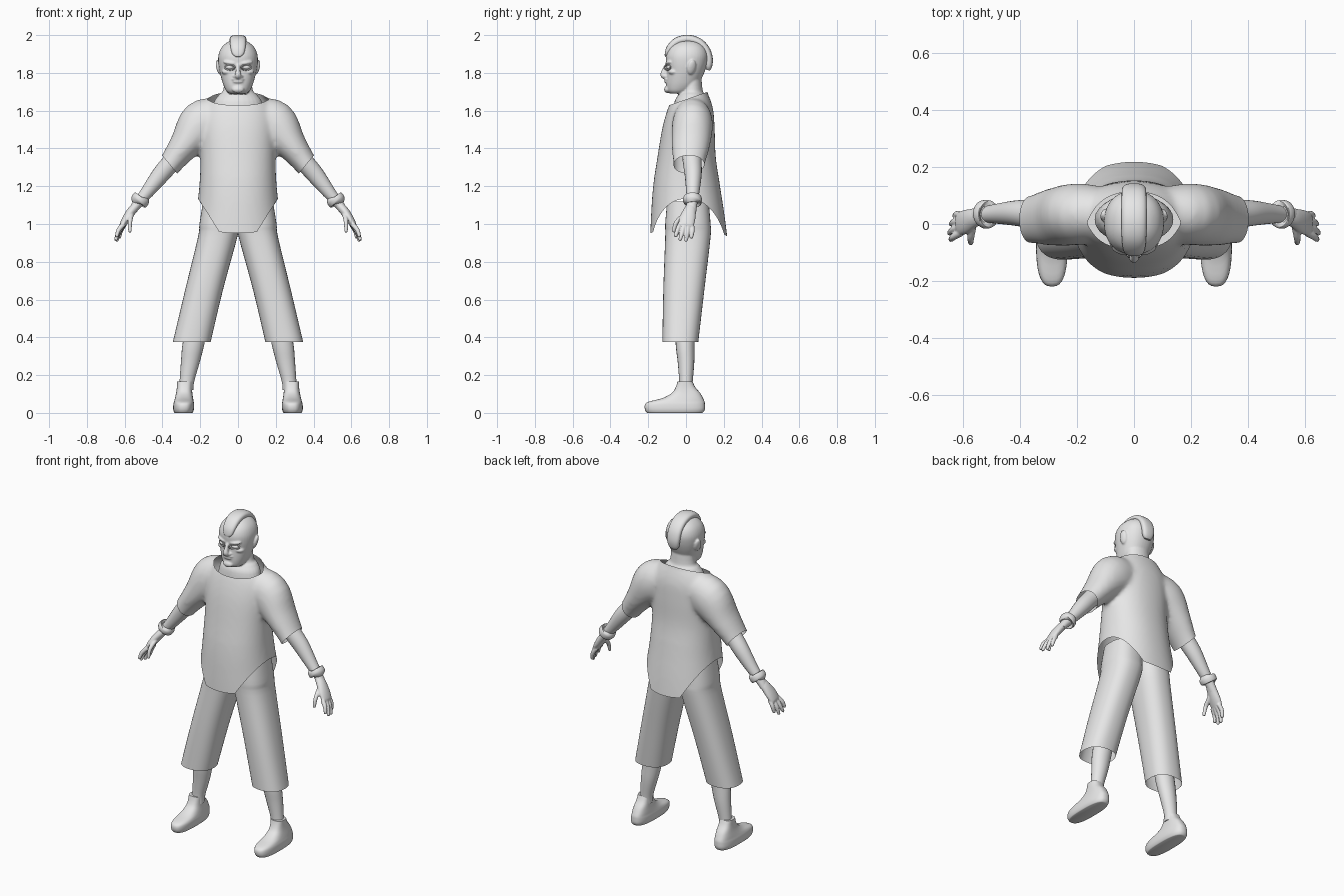
import bpy, bmesh, math
from mathutils import Vector, Matrix

if "Cube" in bpy.data.objects:
    bpy.data.objects.remove(bpy.data.objects["Cube"])

grey = bpy.data.materials.new("light_grey")
grey.diffuse_color = (0.8, 0.8, 0.8, 1)
grey.use_nodes = True
grey.node_tree.nodes["Principled BSDF"].inputs["Base Color"].default_value = grey.diffuse_color


def finish(name, bm, mirror=False, angle=40):
    me = bpy.data.meshes.new(name)
    bmesh.ops.recalc_face_normals(bm, faces=bm.faces)
    bm.to_mesh(me)
    bm.free()
    ob = bpy.data.objects.new(name, me)
    bpy.context.collection.objects.link(ob)
    me.materials.append(grey)
    if mirror:
        ob.modifiers.new("mirror", 'MIRROR').use_mirror_merge = False
    bpy.ops.object.select_all(action='DESELECT')
    ob.select_set(True)
    bpy.context.view_layer.objects.active = ob
    bpy.ops.object.shade_smooth_by_angle(angle=math.radians(angle))
    return ob


def spline(rows, steps):
    """Catmull-Rom through rows of numbers."""
    rows = [Vector(r) for r in rows]
    out = []
    for i in range(len(rows) - 1):
        p0, p1, p2, p3 = (rows[max(i - 1, 0)], rows[i], rows[i + 1], rows[min(i + 2, len(rows) - 1)])
        for s in range(steps):
            t = s / steps
            out.append(p1 + (p2 - p0) * (t / 2) + (2 * p0 - 5 * p1 + 4 * p2 - p3) * (t * t / 2)
                       + (3 * p1 - p0 - 3 * p2 + p3) * (t ** 3 / 2))
    return out + [rows[-1]]


def loft(bm, rows, ref=(1, 0, 0), flat=False, n=28, power=2.0, steps=4, caps=(True, True), flip=1):
    """Rings (x, y, z, radius along ref, radius across); flat keeps rings level."""
    rows = spline(rows, steps)
    rings = []
    for i, r in enumerate(rows):
        t = Vector((0, 0, 1)) if flat else (
            Vector(rows[min(i + 1, len(rows) - 1)][:3]) - Vector(rows[max(i - 1, 0)][:3])).normalized()
        a = Vector(ref)
        a = (a - t * a.dot(t)).normalized()
        b = t.cross(a)
        ring = []
        for k in range(n):
            c, s = math.cos(math.tau * k / n), math.sin(math.tau * k / n)
            p = (Vector(r[:3]) + a * (math.copysign(abs(c) ** (2 / power), c) * r[3])
                 + b * (math.copysign(abs(s) ** (2 / power), s) * r[4]))
            ring.append(bm.verts.new((p.x * flip, p.y, p.z)))
        rings.append(ring)
    for lo, hi in zip(rings, rings[1:]):
        for k in range(n):
            bm.faces.new((lo[k], lo[(k + 1) % n], hi[(k + 1) % n], hi[k]))
    for ring, cap in ((rings[0], caps[0]), (rings[-1], caps[1])):
        if cap:
            bm.faces.new(ring)


def body(rows, cx=0):
    """(z, half width, front y, back y) -> level loft rows."""
    return [(cx, (f + b) / 2, z, w, (b - f) / 2) for z, w, f, b in rows]


def ball(bm, loc, size, rot=(0, 0, 0)):
    m = Matrix.LocRotScale(Vector(loc), Matrix.Rotation(rot[0], 3, 'X') @ Matrix.Rotation(rot[1], 3, 'Y')
                           @ Matrix.Rotation(rot[2], 3, 'Z'), Vector(size))
    bmesh.ops.create_uvsphere(bm, u_segments=20, v_segments=12, radius=1, matrix=m)


def fuse(bm, voxel, iterations):
    """Merge overlapping closed volumes into one soft skin."""
    bmesh.ops.recalc_face_normals(bm, faces=bm.faces)
    ob = finish("fuse_helper", bm)
    rm = ob.modifiers.new("remesh", 'REMESH')
    rm.mode, rm.voxel_size = 'VOXEL', voxel
    sm = ob.modifiers.new("smooth", 'SMOOTH')
    sm.iterations, sm.factor = iterations, 0.5
    dg = bpy.context.evaluated_depsgraph_get()
    me = bpy.data.meshes.new_from_object(ob.evaluated_get(dg))
    bpy.data.objects.remove(ob)
    out = bmesh.new()
    out.from_mesh(me)
    return out


def trim(bm, point, normal):
    bmesh.ops.bisect_plane(bm, geom=bm.verts[:] + bm.edges[:] + bm.faces[:], plane_co=point,
                           plane_no=normal, clear_outer=True)


# Shirt: torso and sleeves fused, then trimmed at collar, cuffs and hem
bm = bmesh.new()
loft(bm, body([(0.88, .25, -.19, .227), (0.97, .243, -.19, .222), (1.08, .22, -.185, .205),
               (1.2, .205, -.175, .182), (1.35, .198, -.152, .158), (1.5, .2, -.127, .152),
               (1.6, .19, -.1, .145), (1.67, .15, -.072, .125), (1.70, .127, -.06, .112),
               (1.78, .12, -.055, .105)]), flat=True, n=48, power=2.2)
for side in (1, -1):
    loft(bm, [(.09, .035, 1.57, .09, .10), (.19, .035, 1.53, .108, .125), (.28, .025, 1.42, .102, .085),
              (.36, .015, 1.315, .084, .062), (.42, .01, 1.235, .08, .06)], ref=(0, 1, 0), flip=side)
bm = fuse(bm, 0.012, 12)
trim(bm, (0, -.085, 1.63), (0, -.35, 1))
trim(bm, (0, 0, 1.0), (0, 0, -1))
for side in (1, -1):
    trim(bm, (side * .362, 0, 1.315), (side * .77, 0, -.64))
for v in bm.verts:  # hem dips at front and back
    v.co.z -= .055 * (v.co.y / .2) ** 2 * min(1, max(0, (1.25 - v.co.z) / .25))
finish("shirt", bm)

# Trousers: wide open legs
bm = bmesh.new()
rows = []
for z, cx, w, f, b in ((.375, .245, .1, -.125, .065), (.65, .18, .1, -.12, .097),
                       (.93, .108, .104, -.11, .13), (1.0, .1, .104, -.11, .13), (1.12, .09, .095, -.1, .12)):
    rows += body([(z, w, f, b)], cx)
loft(bm, rows, flat=True, n=36, power=2.4, caps=(False, True))
finish("trouser_legs", bm, mirror=True)

# Shins
bm = bmesh.new()
loft(bm, [(.275, -.002, .12, .038, .036), (.27, 0, .17, .039, .036), (.252, 0, .27, .05, .044),
          (.235, -.005, .37, .058, .05), (.2, -.005, .55, .06, .055)], flat=True, n=20)
finish("shins", bm, mirror=True)

# Shoes
bm = bmesh.new()
rows = []
for z, w, f, b in ((.004, .05, -.21, .092), (.02, .055, -.218, .1), (.045, .055, -.217, .1), (.06, .052, -.195, .098),
                   (.078, .048, -.125, .09), (.105, .043, -.075, .075), (.135, .04, -.055, .05), (.165, .04, -.045, .035)):
    rows += body([(z, w, f, b)], .289 - z * .04)
rows.insert(0, (.289, -.06, 0, .046, .145))
loft(bm, rows, flat=True, n=36, power=2.7, steps=3)
finish("shoes", bm, mirror=True)

# Forearms
bm = bmesh.new()
loft(bm, [(.27, .03, 1.42, .055, .055), (.35, .033, 1.33, .05, .05), (.41, .038, 1.26, .045, .047),
          (.48, .036, 1.17, .035, .035), (.53, .032, 1.11, .028, .026), (.56, .025, 1.07, .03, .022)],
     ref=(0, 1, 0), n=20)
finish("forearms", bm, mirror=True)

# Wristbands: short rounded cuffs
bm = bmesh.new()
loft(bm, [(.506, .034, 1.142, .034, .034), (.507, .034, 1.14, .046, .044), (.513, .034, 1.133, .05, .048),
          (.523, .034, 1.121, .05, .048), (.529, .033, 1.114, .046, .044), (.53, .033, 1.112, .032, .032)],
     ref=(0, 1, 0), n=28, steps=2)
finish("wristbands", bm, mirror=True)

# Hands: palm, thumb and four fingers fused
bm = bmesh.new()
loft(bm, [(.535, .03, 1.1, .026, .022), (.562, .02, 1.07, .034, .024), (.59, .008, 1.03, .042, .022),
          (.612, 0, .995, .04, .016), (.618, -.002, .985, .03, .008)], ref=(0, 1, 0), n=20)
fingers = [((.565, -.005, 1.05), (.572, -.05, 1.01), (.572, -.066, .962)),
           ((.605, -.03, 1.0), (.632, -.045, .968), (.642, -.055, .935)),
           ((.608, -.01, .995), (.634, -.02, .955), (.647, -.032, .917)),
           ((.606, .01, .995), (.63, .007, .955), (.641, 0, .912)),
           ((.6, .03, 1.0), (.62, .034, .965), (.628, .028, .928))]
for a, b, c in fingers:
    end = Vector(c) + (Vector(c) - Vector(b)) * .12
    loft(bm, [(*a, .013, .014), (*b, .012, .012), (*c, .009, .009), (*end, .004, .004)], ref=(0, 1, 0), n=12)
finish("hands", fuse(bm, 0.004, 3), mirror=True)

# Head: skull, jaw, neck and features fused
bm = bmesh.new()
loft(bm, body([(1.69, .045, -.085, .0), (1.705, .062, -.1, .03), (1.735, .077, -.105, .065), (1.77, .088, -.104, .083),
               (1.81, .098, -.102, .1), (1.85, .104, -.106, .112), (1.89, .104, -.106, .117), (1.925, .093, -.093, .108),
               (1.95, .073, -.07, .088), (1.967, .045, -.04, .06), (1.973, .01, -.0, .02)]),
     flat=True, n=40, power=2.2)
loft(bm, body([(1.58, .14, -.07, .1), (1.65, .125, -.06, .105), (1.685, .1, -.04, .1), (1.71, .078, -.025, .088),
               (1.8, .07, -.02, .08)]), flat=True)
loft(bm, [(0, -.1, 1.84, .009, .012), (0, -.115, 1.81, .012, .014), (0, -.121, 1.787, .017, .015),
          (0, -.112, 1.772, .012, .008)], n=16)
ball(bm, (0, -.1, 1.712), (.032, .016, .018))
for z, w in ((1.766, .033), (1.753, .029)):
    ball(bm, (0, -.102, z), (w, .014, .0065))
for side in (1, -1):
    ball(bm, (side * .016, -.106, 1.781), (.011, .012, .009))
    ball(bm, (side * .044, -.09, 1.853), (.037, .018, .01), (0, side * -.15, side * .3))
    ball(bm, (side * .06, -.07, 1.805), (.028, .022, .015), (0, 0, side * .5))
    ball(bm, (side * .103, .03, 1.83), (.011, .023, .04), (-.2, side * .2, side * .35))
finish("head", fuse(bm, 0.005, 3), angle=60)

# Eyes with lid rims
bm, lids = bmesh.new(), bmesh.new()
ball(bm, (.043, -.086, 1.829), (.024, .018, .012), (0, 0, .3))
loop = [(.043 + .026 * math.cos(t), -.1 + .016 * math.cos(t) + .004 * abs(math.sin(t)),
         1.829 + .014 * math.sin(t), .004, .004) for t in [math.tau * k / 16 for k in range(17)]]
loft(lids, loop, ref=(0, 1, 0), n=8, steps=1)
finish("eyes", bm, mirror=True)
finish("eyelids", lids, mirror=True)

# Mohawk crest from forehead to nape
bm = bmesh.new()
loft(bm, [(0, -.106, 1.885, .012, .006), (0, -.1, 1.9, .03, .013), (0, -.083, 1.932, .039, .02),
          (0, -.045, 1.967, .043, .022), (0, .01, 1.979, .044, .022), (0, .065, 1.964, .044, .022),
          (0, .105, 1.925, .043, .021), (0, .122, 1.875, .041, .02), (0, .12, 1.835, .034, .018),
          (0, .116, 1.815, .02, .01)], n=24, power=2.5)
finish("mohawk", bm)
